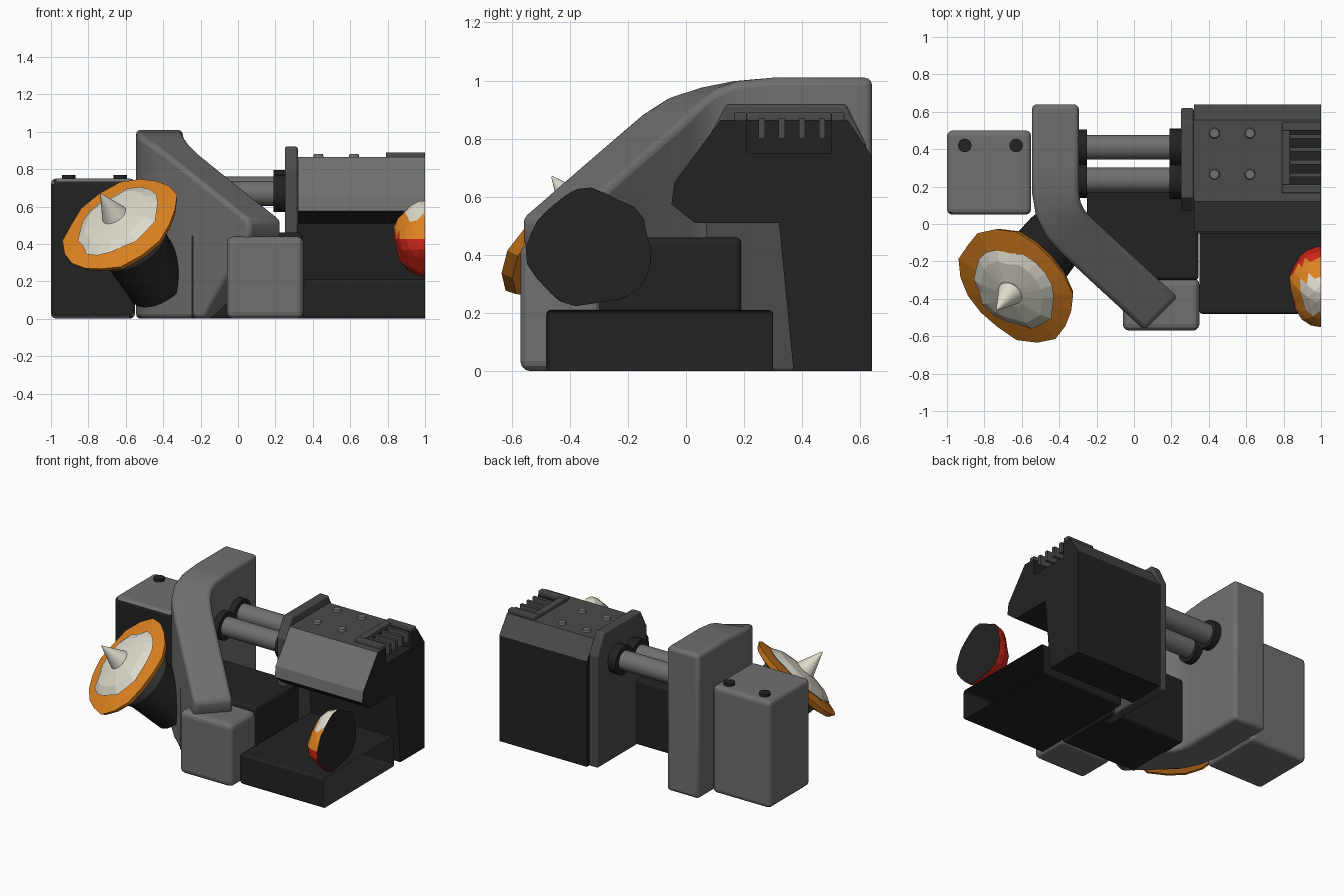
import bpy, bmesh, math, random
from mathutils import Vector, Matrix

cube = bpy.data.objects.get("Cube")
if cube:
    bpy.data.objects.remove(cube, do_unlink=True)
random.seed(4)


def material(name, r, g, b):
    m = bpy.data.materials.new(name)
    m.use_nodes = True
    m.diffuse_color = (r, g, b, 1)
    m.node_tree.nodes["Principled BSDF"].inputs["Base Color"].default_value = (r, g, b, 1)
    return m


LIGHT = material("light grey metal", .16, .16, .16)
GREY = material("dark grey metal", .07, .07, .07)
DARK = material("near black metal", .016, .016, .016)
ORANGE = material("orange flame", .74, .23, .015)
CREAM = material("cream flame core", .72, .70, .60)
RED = material("red flame", .65, .02, .01)


def finish(name, bm, mats, bevel=0, smooth=False, rule=None):
    """Turn a bmesh into an object, colouring faces by an optional rule."""
    bmesh.ops.recalc_face_normals(bm, faces=bm.faces)
    if rule:
        for f in bm.faces:
            f.material_index = rule(f)
    mesh = bpy.data.meshes.new(name)
    bm.to_mesh(mesh)
    bm.free()
    ob = bpy.data.objects.new(name, mesh)
    bpy.context.collection.objects.link(ob)
    for m in mats:
        mesh.materials.append(m)
    if bevel:
        mod = ob.modifiers.new("rounded edges", 'BEVEL')
        mod.width, mod.segments = bevel, 3
        mod.limit_method, mod.angle_limit = 'ANGLE', math.radians(40)
    if smooth:
        bpy.ops.object.select_all(action='DESELECT')
        bpy.context.view_layer.objects.active = ob
        ob.select_set(True)
        bpy.ops.object.shade_smooth_by_angle(angle=math.radians(40))
    return ob


def box(name, x, y, z, mats, bevel=0, rule=None, open_end=False):
    bm = bmesh.new()
    size = [b - a for a, b in (x, y, z)]
    mid = [(a + b) / 2 for a, b in (x, y, z)]
    bmesh.ops.create_cube(bm, size=1, matrix=Matrix.Translation(mid) @ Matrix.Diagonal((*size, 1)))
    if open_end:
        end = [f for f in bm.faces if f.normal.x > .9]
        bmesh.ops.delete(bm, geom=end, context='FACES_ONLY')
    return finish(name, bm, mats, bevel, rule=rule)


def prism(name, profile, x0, x1, mats, bevel=0, rule=None):
    """Extrude a (y, z) profile along x."""
    bm = bmesh.new()
    face = bm.faces.new([bm.verts.new((x0, y, z)) for y, z in profile])
    new = bmesh.ops.extrude_face_region(bm, geom=[face])["geom"]
    bmesh.ops.translate(bm, vec=(x1 - x0, 0, 0),
                        verts=[v for v in new if isinstance(v, bmesh.types.BMVert)])
    return finish(name, bm, mats, bevel, rule=rule)


def rod(name, a, b, r1, r2, mat, sides=32):
    a, b = Vector(a), Vector(b)
    bm = bmesh.new()
    m = Matrix.Translation((a + b) / 2) @ (b - a).to_track_quat('Z', 'Y').to_matrix().to_4x4()
    bmesh.ops.create_cone(bm, cap_ends=True, segments=sides, radius1=r1, radius2=r2,
                          depth=(b - a).length, matrix=m)
    return finish(name, bm, [mat], smooth=True)


# Housings
box("side_tank", (-1, -.55), (.05, .5), (0, .75), [LIGHT, DARK], .03,
    lambda f: int(f.normal.y < -.9))
box("front_block", (-.06, .35), (-.57, -.29), (0, .44), [LIGHT], .035)
box("middle_box", (-.25, .345), (-.3, .19), (0, .46), [DARK], .02)
box("base_plate", (.35, 1), (-.48, .3), (0, .21), [DARK], .015, open_end=True)
for x in (-.905, -.63):
    rod("tank_bolt", (x, .42, .74), (x, .42, .768), .036, .036, DARK, 20)

# Curved arm: turning stations of (x, y, bottom, top, turn in degrees)
stations = [(-.42, .64, 0, 1.01, 0), (-.42, .3, 0, 1.01, 0), (-.42, .17, 0, .998, 3),
            (-.405, .08, 0, .975, 17), (-.365, 0, 0, .94, 34), (-.3, -.07, 0, .885, 44),
            (-.1, -.255, 0, .725, 45), (.145, -.48, .45, .53, 45)]
bm = bmesh.new()
rings = []
for x, y, low, top, turn in stations:
    a = math.radians(turn)
    side = Vector((math.cos(a), math.sin(a), 0)) * .125
    c = Vector((x, y, 0))
    rings.append([bm.verts.new(c + side * s + Vector((0, 0, z)))
                  for s, z in ((-1, low), (-1, top), (1, top), (1, low))])
for r, s in zip(rings, rings[1:]):
    for i in range(4):
        j = (i + 1) % 4
        bm.faces.new((r[i], r[j], s[j], s[i]))
bm.faces.new(rings[0])
bm.faces.new(rings[-1])
finish("curved_arm", bm, [LIGHT], .025, smooth=True)

# Pistons between the arm and the engine
for y, z in ((.41, .695), (.235, .67)):
    rod("piston_rod", (-.32, y, z), (.26, y, z), .066, .066, LIGHT)
    rod("piston_collar", (-.3, y, z), (-.25, y, z), .095, .095, DARK)
    rod("piston_collar", (.19, y, z), (.25, y, z), .1, .1, DARK)

# Engine flange and body
prism("engine_flange", [(.07, 0), (.07, .79), (.14, .92), (.55, .92), (.62, .78), (.62, 0)],
      .25, .32, [GREY], .012)


def engine_colour(f):
    n, c = f.normal, f.calc_center_median()
    if abs(n.x) > .9 or n.y > .9 or c.z < .56 or (.2 < c.y < .51 and c.z < .86):
        return 2
    return 0 if n.y < -.3 else 1


front = [(.64, .74), (.64, 0), (.37, 0), (.32, .51), (.03, .51), (-.05, .575), (-.04, .65), (.12, .865)]
notch = [(.21, .865), (.21, .75), (.5, .75), (.5, .865)]
back = [(.555, .865)]
prism("engine_body", front + back, .32, .84, [LIGHT, GREY, DARK], rule=engine_colour)
prism("engine_vent_end", front + notch + back, .84, 1, [LIGHT, GREY, DARK], rule=engine_colour)
for x in (.43, .62):
    for y in (.265, .485):
        rod("engine_bolt", (x, y, .86), (x, y, .88), .03, .024, LIGHT, 20)

# Vent frame and slats
for y0, y1 in ((.165, .21), (.5, .545)):
    box("vent_frame_rail", (.79, 1), (y0, y1), (.86, .89), [GREY], .006)
box("vent_frame_end", (.79, .835), (.21, .5), (.86, .89), [GREY], .006)
for i in range(4):
    y = .25 + i * .069
    box("vent_slat", (.835, 1), (y, y + .022), (.8, .87), [GREY])

# Tilted thruster with layered flame
axis = Vector((-.45, -.55, .70)).normalized()
centre = Vector((-.62, -.32, .49))


def along(d):
    return centre + axis * d


rod("thruster_nozzle", along(-.44), along(-.07), .17, .185, DARK)
rod("thruster_rim", along(-.13), along(-.04), .205, .215, GREY)
tilt = Matrix.Translation(centre) @ axis.to_track_quat('Z', 'Y').to_matrix().to_4x4()


def flame_dish(name, profile, mat, sides, ragged):
    """Lathe a (radius, height) profile with a ragged rim."""
    bm = bmesh.new()
    jitter = [1 + random.uniform(-ragged, ragged) for _ in range(sides)]
    loops = [[bm.verts.new(tilt @ Vector((r * k * math.cos(2 * math.pi * i / sides),
                                          r * k * math.sin(2 * math.pi * i / sides), h)))
              for i, k in enumerate(jitter)] for r, h in profile]
    for a, b in zip(loops, loops[1:]):
        for i in range(sides):
            j = (i + 1) % sides
            bm.faces.new((a[i], a[j], b[j], b[i]))
    bm.faces.new(loops[0])
    bm.faces.new(loops[-1])
    finish(name, bm, [mat])


flame_dish("flame_outer", [(.2, -.05), (.33, -.015), (.35, .02), (.22, .04)], ORANGE, 18, .06)
flame_dish("flame_core", [(.2, .02), (.245, .045), (.19, .075), (.08, .095)], CREAM, 20, .07)
rod("flame_tip", along(.07), along(.255), .08, .003, CREAM, 24)

# Half flame cut off at the open end
bm = bmesh.new()
bmesh.ops.create_icosphere(bm, subdivisions=3, radius=1)
heat = Vector((-.1, -.35, .93)).normalized()
for v in bm.verts:
    p = v.co.copy()
    k = 1 + .05 * math.sin(5 * p.y + 2 * p.z) + .04 * math.sin(6 * p.z - 3 * p.y)
    v.co = Vector((1 + p.x * .165 * k, -.325 + p.y * .215 * k, .425 + p.z * .2 * k))
cut = bmesh.ops.bisect_plane(bm, geom=bm.verts[:] + bm.edges[:] + bm.faces[:],
                             plane_co=(1, 0, 0), plane_no=(1, 0, 0), clear_outer=True)
bmesh.ops.holes_fill(bm, edges=[e for e in bm.edges if e.is_boundary])


def flame_colour(f):
    if f.normal.x > .95:
        return 3
    p = f.calc_center_median() - Vector((1, -.325, .425))
    d = p.normalized().dot(heat)
    return 2 if d > .83 else 1 if d > .4 else 0


finish("end_flame", bm, [RED, ORANGE, CREAM, DARK], rule=flame_colour)
